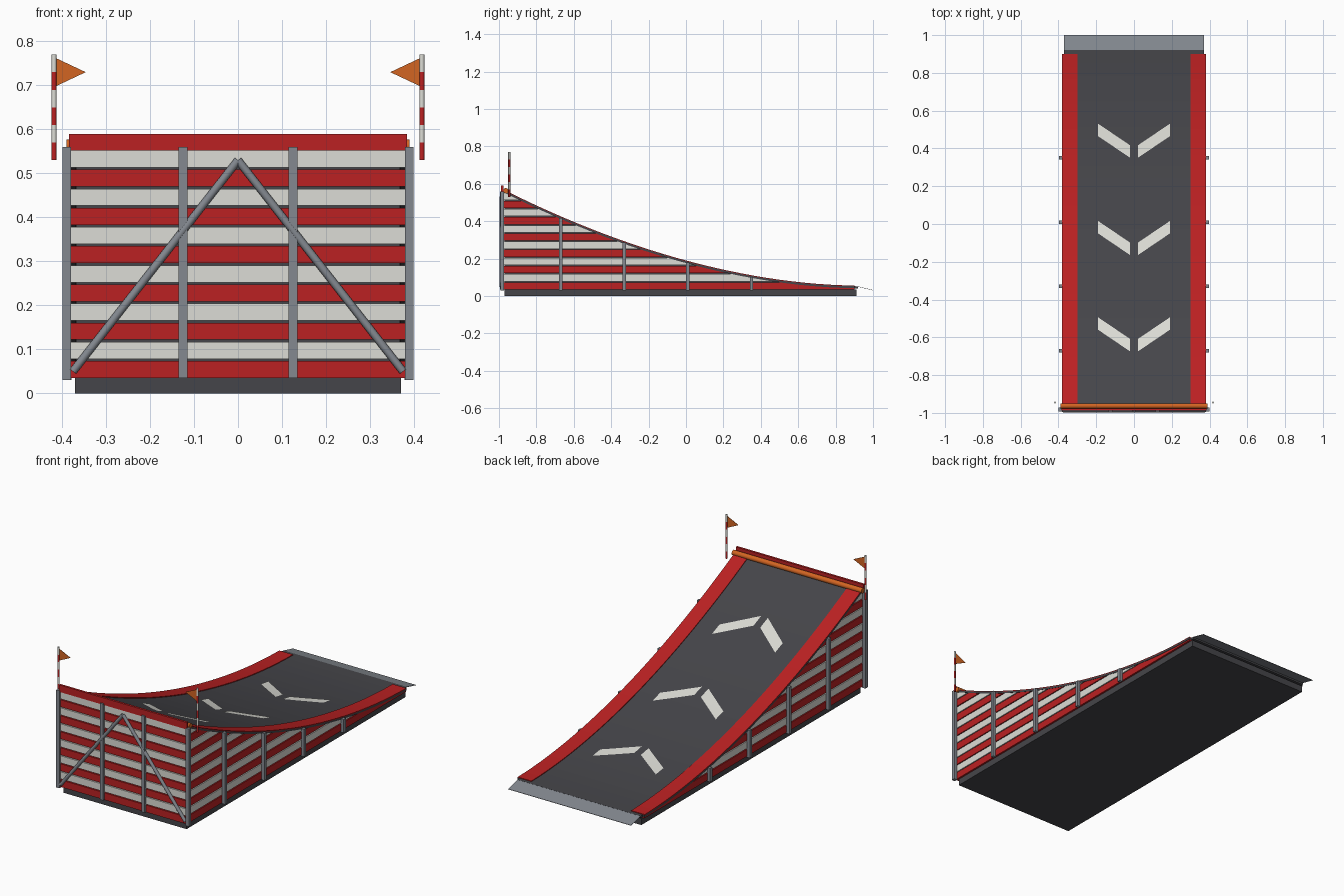
import bpy, bmesh
from mathutils import Vector

cube = bpy.data.objects.get("Cube")
if cube:
    bpy.data.objects.remove(cube, do_unlink=True)


def material(name, r, g, b):
    m = bpy.data.materials.new(name)
    m.use_nodes = True
    m.diffuse_color = (r, g, b, 1)
    m.node_tree.nodes["Principled BSDF"].inputs["Base Color"].default_value = (r, g, b, 1)
    return m


RED = material("red paint", 0.5, 0.015, 0.016)
WHITE = material("off white paint", 0.72, 0.72, 0.67)
DARK = material("dark deck", 0.06, 0.06, 0.068)
STEEL = material("grey steel", 0.23, 0.25, 0.28)
ORANGE = material("orange", 0.65, 0.13, 0.016)

# Ramp curve: height over depth and its inverse
FRONT, BACK, LOW, RISE, POWER = -0.97, 0.915, 0.05, 0.51, 1.85


def height(y):
    return LOW + RISE * (max(BACK - y, 0) / (BACK - FRONT)) ** POWER


def depth(z):
    t = max(z - LOW, 0) / RISE
    return BACK - (BACK - FRONT) * min(t, 1) ** (1 / POWER)


def span(a, b, n):
    return [a + (b - a) * i / n for i in range(n + 1)]


def finish(name, bm, mat):
    bmesh.ops.recalc_face_normals(bm, faces=bm.faces)
    mesh = bpy.data.meshes.new(name)
    bm.to_mesh(mesh)
    bm.free()
    mesh.materials.append(mat)
    ob = bpy.data.objects.new(name, mesh)
    bpy.context.scene.collection.objects.link(ob)
    return ob


def extrude(name, points, direction, mat):
    """Solid made by pushing a flat outline along a direction."""
    bm = bmesh.new()
    face = bm.faces.new([bm.verts.new(p) for p in points])
    out = bmesh.ops.extrude_face_region(bm, geom=[face], use_keep_orig=True)
    verts = [v for v in out["geom"] if isinstance(v, bmesh.types.BMVert)]
    bmesh.ops.translate(bm, verts=verts, vec=direction)
    return finish(name, bm, mat)


def side_profile(name, yz, x0, x1, mat):
    return extrude(name, [(x0, y, z) for y, z in yz], (x1 - x0, 0, 0), mat)


def box(name, x, y, z, mat):
    return side_profile(name, [(y[0], z[0]), (y[1], z[0]), (y[1], z[1]), (y[0], z[1])], x[0], x[1], mat)


def rod(name, a, b, radius, mat, sides=12):
    a, b = Vector(a), Vector(b)
    bm = bmesh.new()
    bmesh.ops.create_cone(bm, cap_ends=True, segments=sides, radius1=radius,
                          radius2=radius, depth=(b - a).length)
    turn = (b - a).to_track_quat('Z', 'Y').to_matrix().to_4x4()
    turn.translation = (a + b) / 2
    bm.transform(turn)
    for f in bm.faces:
        f.smooth = len(f.verts) == 4
    return finish(name, bm, mat)


def curved_slab(name, x0, x1, y0, y1, bottom, top, mat):
    ys = span(y0, y1, 28)
    yz = [(y, height(y) + bottom) for y in ys] + [(y, height(y) + top) for y in reversed(ys)]
    return side_profile(name, yz, x0, x1, mat)


# Base, inner body and curved deck
box("base", (-0.37, 0.37), (FRONT, 0.912), (0, 0.035), DARK)
ys = span(FRONT, 0.9, 28)
side_profile("ramp_body", [(FRONT, 0.03), (0.9, 0.03)] + [(y, height(y) - 0.008) for y in reversed(ys)],
             -0.368, 0.368, DARK)
curved_slab("deck", -0.37, 0.37, -0.975, 0.92, -0.01, 0.002, DARK)
for side, s in (("left", 1), ("right", -1)):
    curved_slab("deck_edge_" + side, s * 0.365, s * 0.382, -0.975, 0.9, -0.008, 0.002, DARK)
    curved_slab("edge_stripe_" + side, s * 0.3, s * 0.382, -0.97, 0.9, 0.002, 0.006, RED)

# Entry flap sloping off the low end
side_profile("entry_flap", [(0.918, 0.052), (1.0, 0.032), (1.0, 0.030), (0.918, 0.050)], -0.37, 0.37, STEEL)

# Horizontal boards, alternately red and white
PITCH = 0.0435
for i in range(12):
    z0 = 0.035 + i * PITCH
    z1 = z0 + PITCH - 0.005
    mat = WHITE if i % 2 else RED
    box(f"front_board_{i + 1}", (-0.38, 0.38), (-0.984, -0.968), (z0, z1), mat)
    ends = [(min(depth(z + 0.005), 0.9), z) for z in span(z0, z1, 4)]
    if ends[0][0] < -0.94:
        continue
    for side, s in (("left", 1), ("right", -1)):
        side_profile(f"{side}_board_{i + 1}", [(-0.975, z0)] + ends + [(-0.975, z1)],
                     s * 0.366, s * 0.38, mat)

# Steel posts and braces
for side, s in (("left", 1), ("right", -1)):
    box("corner_post_" + side, (s * 0.379, s * 0.399), (-0.992, -0.972), (0.03, 0.56), STEEL)
    box("front_post_" + side, (s * 0.115, s * 0.135), (-0.995, -0.98), (0.035, 0.56), STEEL)
    rod("front_brace_" + side, (s * 0.375, -0.988, 0.05), (0, -0.988, 0.53), 0.009, STEEL)
    for n, y in enumerate((-0.67, -0.33, 0.01, 0.35)):
        box(f"side_post_{side}_{n + 1}", (s * 0.378, s * 0.397), (y - 0.009, y + 0.009),
            (0.03, height(y) - 0.002), STEEL)

# Top lip: red plank and orange roll
box("lip_plank", (-0.384, 0.384), (-0.988, -0.976), (0.552, 0.59), RED)
rod("lip_roll", (-0.39, -0.963, 0.563), (0.39, -0.963, 0.563), 0.014, ORANGE, 16)

# Striped poles with pennants
for side, s in (("left", 1), ("right", -1)):
    for n in range(6):
        z = 0.53 + n * 0.04
        rod(f"pole_{side}_{n + 1}", (s * 0.418, -0.945, z), (s * 0.418, -0.945, z + 0.04),
            0.0055, WHITE if n % 2 else RED)
    extrude("pennant_" + side,
            [(s * 0.414, -0.946, 0.698), (s * 0.414, -0.946, 0.762), (s * 0.346, -0.946, 0.73)],
            (0, 0.002, 0), ORANGE)

# Painted chevrons lying on the deck
for n, y in enumerate((0.35, -0.165, -0.675)):
    for side, s in (("left", 1), ("right", -1)):
        bm = bmesh.new()
        rows = []
        for t in span(0, 1, 6):
            line = [y + 0.115 * t + w for w in span(0, 0.066, 3)]
            rows.append([bm.verts.new((s * (0.02 + 0.17 * t), v, height(v) + 0.005)) for v in line])
        for a, b in zip(rows, rows[1:]):
            for k in range(3):
                quad = (a[k], b[k], b[k + 1], a[k + 1])
                bm.faces.new(quad if s > 0 else quad[::-1])
        finish(f"chevron_{n + 1}_{side}", bm, WHITE)
